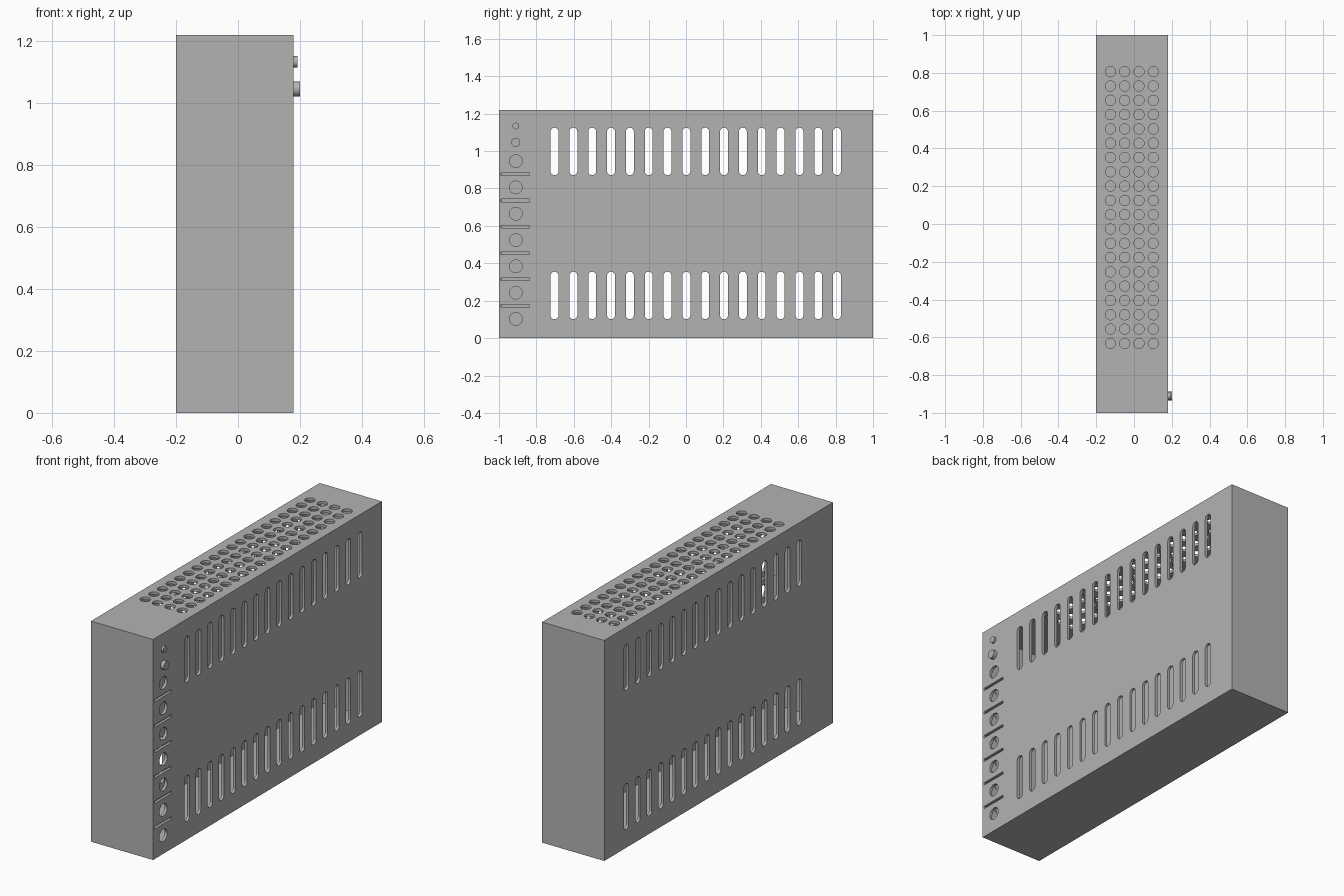
import bpy, bmesh, math
from mathutils import Matrix, Vector

cube = bpy.data.objects.get("Cube")
if cube:
    bpy.data.objects.remove(cube)

X0, X1, H, T = -0.2, 0.18, 1.22, 0.015   # side planes, height, wall thickness
PANEL_Y = -0.91                          # column of sockets and knobs

grey = bpy.data.materials.new("grey metal")
grey.use_nodes = True
colour = (0.45, 0.45, 0.45, 1)
grey.diffuse_color = colour
grey.node_tree.nodes["Principled BSDF"].inputs["Base Color"].default_value = colour


def make_object(name, bm):
    bmesh.ops.recalc_face_normals(bm, faces=bm.faces)
    mesh = bpy.data.meshes.new(name)
    bm.to_mesh(mesh)
    bm.free()
    mesh.materials.append(grey)
    obj = bpy.data.objects.new(name, mesh)
    bpy.context.collection.objects.link(obj)
    return obj


def add_box(bm, low, high):
    low, high = Vector(low), Vector(high)
    matrix = Matrix.Translation((low + high) / 2) @ Matrix.Diagonal((*(high - low), 1))
    return bmesh.ops.create_cube(bm, size=1, matrix=matrix)["verts"]


def add_prism(bm, outline, offset):
    face = bm.faces.new([bm.verts.new(p) for p in outline])
    moved = bmesh.ops.extrude_face_region(bm, geom=[face])["geom"]
    verts = [v for v in moved if isinstance(v, bmesh.types.BMVert)]
    bmesh.ops.translate(bm, verts=verts, vec=offset)


def pill(x, y, z, r, half=0.0, n=24):
    """Circle in the yz plane, stretched along z when half is above zero."""
    points = []
    for i in range(n + (2 if half else 0)):
        top = i <= n // 2
        step = i if top or not half else i - 1
        a = 2 * math.pi * step / n
        points.append((x, y + r * math.cos(a), z + r * math.sin(a) + (half if top else -half)))
    return points


# Openings: vent slots through both sides
cut = bmesh.new()
for i in range(16):
    for z in (0.228, 0.998):
        add_prism(cut, pill(-0.3, -0.703 + i * 0.1007, z, 0.021, 0.106), (0.6, 0, 0))

# Openings: round vents in the top
for row in range(20):
    for col in range(4):
        x, y = -0.125 + col * 0.0757, -0.632 + row * 0.0757
        ring = [(x + 0.027 * math.cos(a * math.pi / 12),
                 y + 0.027 * math.sin(a * math.pi / 12), H - 0.05) for a in range(24)]
        add_prism(cut, ring, (0, 0, 0.1))

# Openings: sockets with narrow slits between them
for i in range(7):
    z = 0.102 + i * 0.1407
    add_prism(cut, pill(0.1, PANEL_Y, z, 0.034), (0.2, 0, 0))
    if i < 6:
        add_box(cut, (0.1, -0.988, z + 0.064), (0.3, -0.837, z + 0.078))
cutter = make_object("opening_cutter", cut)

# Hollow casing
shell = bmesh.new()
add_box(shell, (X0, -1, 0), (X1, 1, H))
bmesh.ops.recalc_face_normals(shell, faces=shell.faces)
casing = make_object("casing", shell)
room = bmesh.new()
add_box(room, (X0 + T, -1 + T, T), (X1 - T, 1 - T, H - T))
hollow = make_object("hollow_cutter", room)

for tool in (hollow, cutter):
    mod = casing.modifiers.new(tool.name, "BOOLEAN")
    mod.operation = "DIFFERENCE"
    mod.solver = "EXACT"
    mod.object = tool
    bpy.context.view_layer.objects.active = casing
    bpy.ops.object.modifier_apply(modifier=mod.name)
for tool in (hollow, cutter):
    bpy.data.objects.remove(tool)

# Knobs at the top of the panel
knobs = []
for name, z, r, tip in (("large_knob", 1.046, 0.024, 0.2), ("small_knob", 1.134, 0.018, 0.192)):
    bm = bmesh.new()
    add_prism(bm, pill(X1 - T, PANEL_Y, z, r), (tip - X1 + T, 0, 0))
    knobs.append(make_object(name, bm))

# Smooth round walls, keep edges sharp
bpy.ops.object.select_all(action="DESELECT")
for obj in [casing] + knobs:
    obj.select_set(True)
bpy.context.view_layer.objects.active = casing
bpy.ops.object.shade_smooth_by_angle(angle=math.radians(30))
